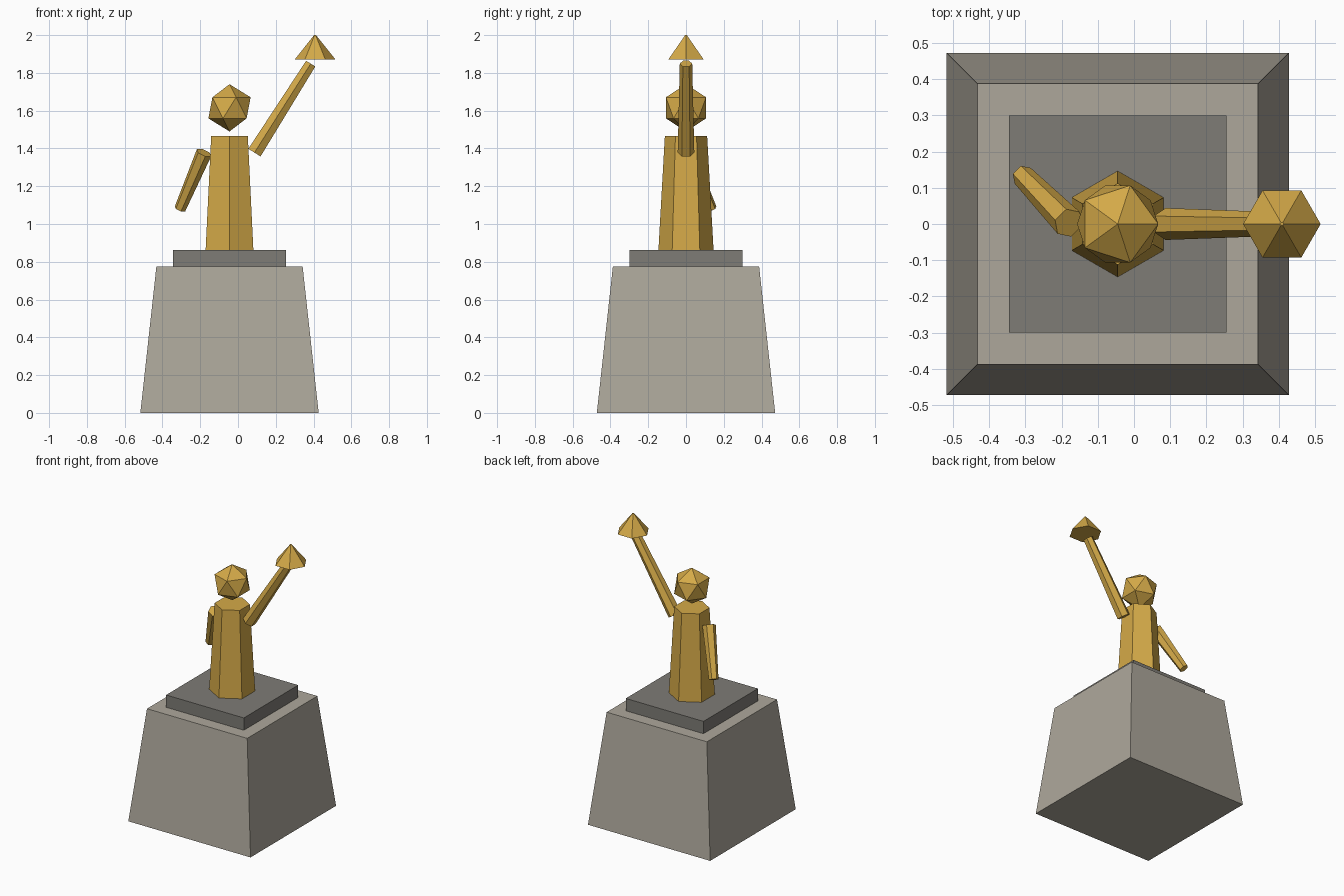
import bpy
import math
from mathutils import Vector, Matrix

if "Cube" in bpy.data.objects:
    bpy.data.objects.remove(bpy.data.objects["Cube"])


def material(name, rgb):
    m = bpy.data.materials.new(name)
    m.diffuse_color = (*rgb, 1)
    m.use_nodes = True
    m.node_tree.nodes["Principled BSDF"].inputs["Base Color"].default_value = m.diffuse_color
    return m


GOLD = material("gold", (0.66, 0.40, 0.065))
STONE = material("pale stone", (0.42, 0.39, 0.33))
SLATE = material("dark stone", (0.21, 0.20, 0.18))
CX = -0.045  # axis of pedestal and figure


def finish(name, mat):
    ob = bpy.context.object
    ob.name = name
    ob.data.materials.append(mat)
    return ob


def frustum(name, mat, sides, r1, r2, z1, z2, x=CX, turn=0.0):
    """Upright tapered prism."""
    bpy.ops.mesh.primitive_cone_add(vertices=sides, radius1=r1, radius2=r2, depth=z2 - z1,
                                    location=(x, 0, (z1 + z2) / 2), rotation=(0, 0, turn))
    return finish(name, mat)


def limb(name, start, end, r1, r2):
    """Tapered six-sided arm, with two edges lying in its horizontal direction."""
    a, b = Vector(start), Vector(end)
    bpy.ops.mesh.primitive_cone_add(vertices=6, radius1=r1, radius2=r2, depth=(b - a).length)
    ob = finish(name, GOLD)
    z = (b - a).normalized()
    y = z.cross(Vector((0, 0, 1))).normalized()
    x = y.cross(z)
    rot = Matrix((x, y, z)).transposed().to_4x4()
    ob.matrix_world = Matrix.Translation((a + b) / 2) @ rot
    return ob


# Square pedestal and plinth (corner radius = half side * sqrt 2)
S = math.sqrt(2)
frustum("pedestal", STONE, 4, 0.472 * S, 0.387 * S, 0, 0.776, turn=math.pi / 4)
frustum("plinth", SLATE, 4, 0.30 * S, 0.30 * S, 0.776, 0.862, turn=math.pi / 4)

# Robed body and head
frustum("body", GOLD, 6, 0.146, 0.112, 0.862, 1.465)
bpy.ops.mesh.primitive_ico_sphere_add(subdivisions=1, radius=0.125, location=(CX, 0, 1.615))
finish("head", GOLD)

# Raised arm with flame, lowered arm
limb("raised_arm", (0.087, 0, 1.378), (0.385, 0, 1.849), 0.044, 0.033)
limb("lowered_arm", (-0.18, 0.003, 1.377), (-0.307, 0.133, 1.08), 0.043, 0.031)
frustum("flame", GOLD, 6, 0.107, 0.005, 1.872, 2.0, x=0.408, turn=math.pi / 6)
